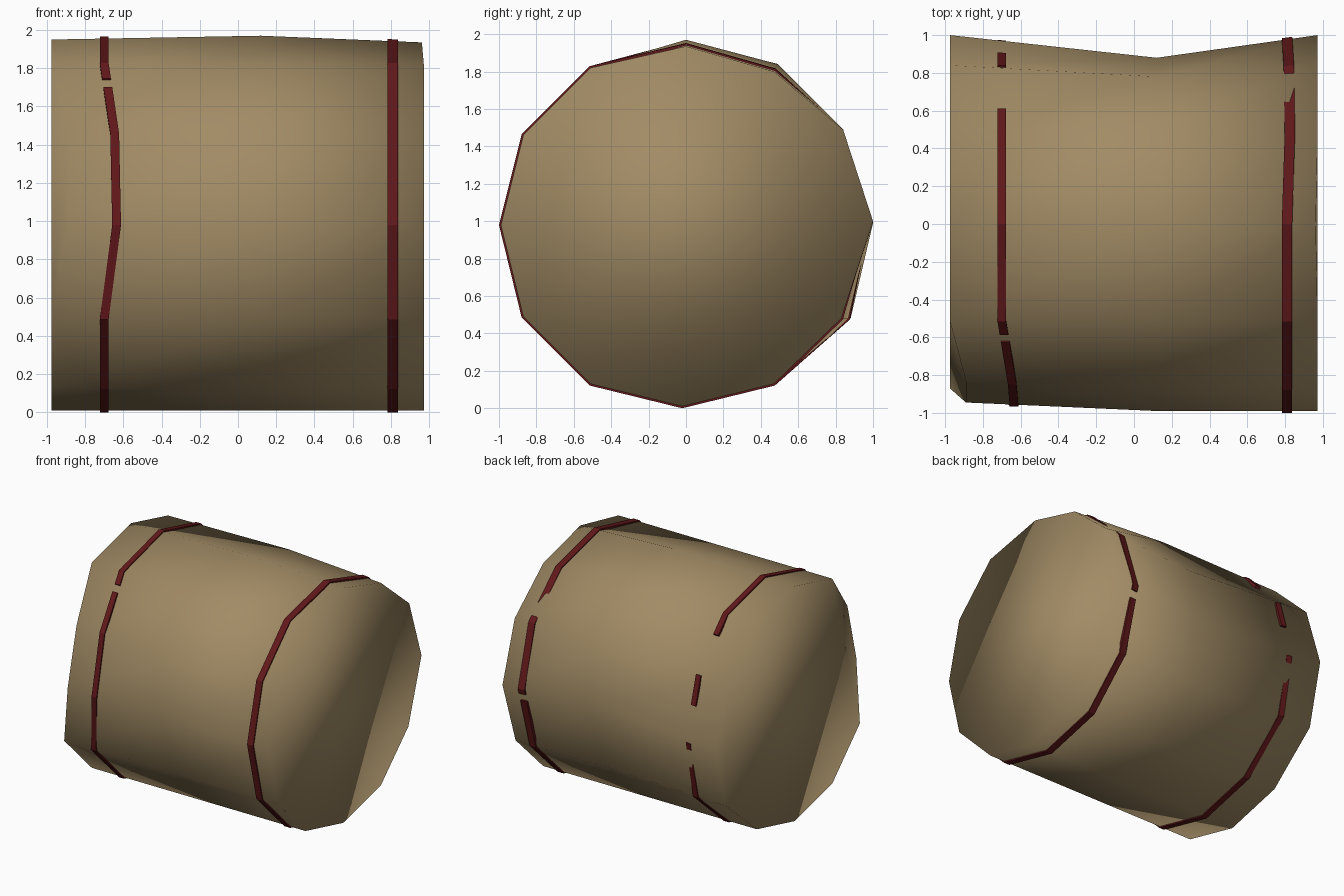
import bpy, math
from mathutils import Vector

if "Cube" in bpy.data.objects:
    bpy.data.objects.remove(bpy.data.objects["Cube"])


def material(name, rgb):
    m = bpy.data.materials.new(name)
    m.diffuse_color = (*rgb, 1)
    m.use_nodes = True
    m.node_tree.nodes["Principled BSDF"].inputs["Base Color"].default_value = m.diffuse_color
    return m


def make(name, verts, faces, mat, smooth):
    me = bpy.data.meshes.new(name)
    me.from_pydata(verts, [], faces)
    me.materials.append(mat)
    for p in me.polygons:
        p.use_smooth = smooth
    ob = bpy.data.objects.new(name, me)
    bpy.context.collection.objects.link(ob)
    return ob


straw = material("straw", (0.36, 0.26, 0.13))
twine = material("twine", (0.12, 0.009, 0.01))

# Base 12-sided cross-section (y, z), starting at the back and going over the top
N = 12
base = [(1.0, 1.0), (.84, 1.49), (.47, 1.80), (0, 1.94), (-.51, 1.82), (-.87, 1.46),
        (-.99, .98), (-.87, .49), (-.51, .13), (-.02, .01), (.47, .13), (.83, .48)]


def ring(x, changes):
    pts = [Vector((x, y, z)) for y, z in base]
    for k, p in changes.items():
        pts[k] = Vector(p)
    return pts


# Three rings, with the dents of the worn bale
left = ring(-.975, {0: (-.975, 1.0, .99), 2: (-.975, .48, 1.83), 3: (-.975, 0, 1.95),
                    5: (-.89, -.83, 1.45), 6: (-.89, -.945, .98), 11: (-.975, .88, .48)})
mid = ring(.12, {0: (.12, .88, 1.0), 1: (.12, .78, 1.47),
                 2: (.12, .49, 1.84), 3: (.12, 0, 1.97)})
right = ring(.972, {3: (.962, 0, 1.935)})

# Bale body
faces = []
for r in range(2):
    for k in range(N):
        a, b = r * N + k, r * N + (k + 1) % N
        faces.append((a, b, b + N, a + N))
faces.append((4, 5, 6, 7)[::-1])
faces.append(tuple(k for k in range(N) if k not in (5, 6))[::-1])
faces.append(tuple(range(2 * N, 3 * N)))
make("bale_body", left + mid + right, [f[::-1] for f in faces], straw, True)


def surface(t, x):
    """Point on the bale side at ring parameter t (0-12) and length x."""
    k, f = int(math.floor(t)), t - math.floor(t)

    def col(i):
        i %= N
        a, b = (left[i], mid[i]) if x < mid[i].x else (mid[i], right[i])
        return a.lerp(b, (x - a.x) / (b.x - a.x))
    return col(k).lerp(col(k + 1), f)


def band(name, x0, shift, width, spans):
    verts, faces = [], []
    for t0, t1 in spans:
        ts = [t0] + list(range(math.floor(t0) + 1, math.ceil(t1))) + [t1]
        start = len(verts)
        for t in ts:
            k, f = math.floor(t), t - math.floor(t)
            x = x0 + shift.get(k % N, 0) * (1 - f) + shift.get((k + 1) % N, 0) * f
            for dx, off in ((-.5, -.015), (.5, -.015), (.5, .01), (-.5, .01)):
                p = surface(t, x + dx * width)
                out = Vector((0, p.y, p.z - .98)).normalized()
                verts.append(p + out * off)
        for i in range(len(ts) - 1):
            s = start + i * 4
            for j in range(4):
                a, b = s + j, s + (j + 1) % 4
                faces.append((a, b, b + 4, a + 4))
        faces.append((start + 3, start + 2, start + 1, start))
        e = len(verts) - 4
        faces.append((e, e + 1, e + 2, e + 3))
    make(name, verts, [f[::-1] for f in faces], twine, False)


# Twine bands, broken where they sink into the straw
band("twine_left", -.70, {5: .055, 6: .065}, .046,
     [(.50, .96), (1.64, 4.22), (4.34, 11.93)])
band("twine_right", .81, {1: .01, 2: .015}, .055, [(-.10 + .02, 11.80)])
